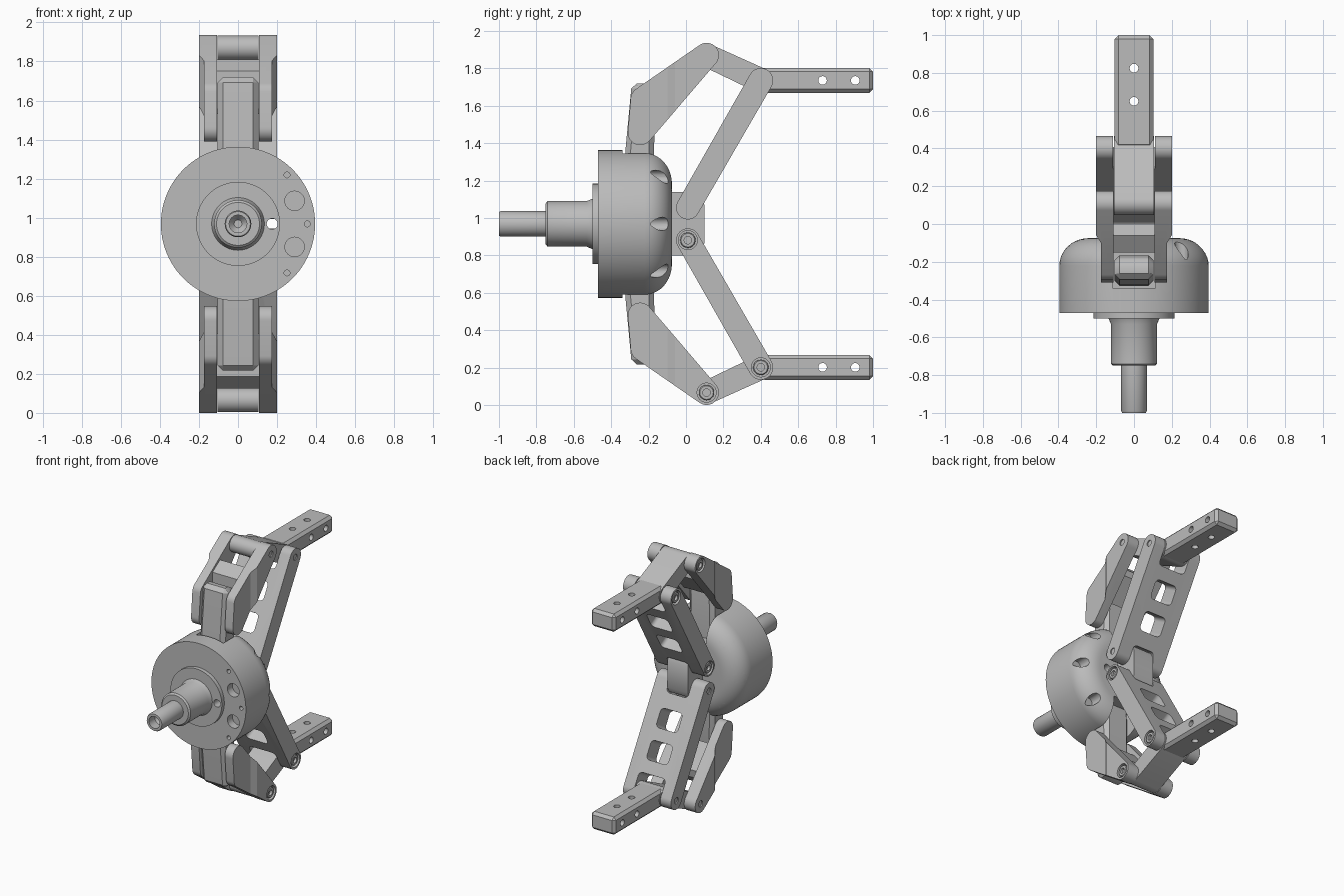
import bpy, bmesh, math
from mathutils import Matrix, Vector
from mathutils.geometry import convex_hull_2d

cube = bpy.data.objects.get("Cube")
if cube:
    bpy.data.objects.remove(cube, do_unlink=True)

MID = 0.968  # height of the central axis
metal = bpy.data.materials.new("plain grey metal")
metal.use_nodes = True
metal.diffuse_color = (0.5, 0.5, 0.5, 1)
metal.node_tree.nodes["Principled BSDF"].inputs["Base Color"].default_value = (0.5, 0.5, 0.5, 1)

# Frames: profile axes u, v and extrusion axis w
SIDE = Matrix(((0, 0, 1, 0), (1, 0, 0, 0), (0, 1, 0, 0), (0, 0, 0, 1)))   # u=y v=z w=x
FRONT = Matrix(((0, 1, 0, 0), (0, 0, 1, 0), (1, 0, 0, 0), (0, 0, 0, 1)))  # u=z v=x w=y
PLAN = Matrix.Identity(4)


def finish(name, bm):
    bmesh.ops.recalc_face_normals(bm, faces=bm.faces)
    me = bpy.data.meshes.new(name)
    bm.to_mesh(me)
    bm.free()
    me.materials.append(metal)
    ob = bpy.data.objects.new(name, me)
    bpy.context.scene.collection.objects.link(ob)
    return ob


def hull(*circles, n=40):
    """Convex outline round circles given as (u, v, radius)."""
    pts = [Vector((u + r * math.cos(i * math.tau / n), v + r * math.sin(i * math.tau / n)))
           for u, v, r in circles for i in range(n)]
    return [pts[i] for i in convex_hull_2d(pts)]


def prism(name, pts, lo, hi, frame=SIDE, bevel=0):
    bm = bmesh.new()
    face = bm.faces.new([bm.verts.new((p[0], p[1], lo)) for p in pts])
    ext = bmesh.ops.extrude_face_region(bm, geom=[face])
    bmesh.ops.translate(bm, vec=(0, 0, hi - lo),
                        verts=[g for g in ext["geom"] if isinstance(g, bmesh.types.BMVert)])
    if bevel:
        bmesh.ops.bevel(bm, geom=bm.edges[:], offset=bevel, segments=1, affect='EDGES')
    bm.transform(frame)
    return finish(name, bm)


def rect(u0, u1, v0, v1):
    return [(u0, v0), (u1, v0), (u1, v1), (u0, v1)]


def lathe(name, profile, frame, steps=96):
    """Revolve (radius, y) points round the local y axis."""
    bm = bmesh.new()
    vs = [bm.verts.new((r, y, 0)) for r, y in profile]
    es = [bm.edges.new(p) for p in zip(vs, vs[1:])]
    bmesh.ops.spin(bm, geom=vs + es, cent=(0, 0, 0), axis=(0, 1, 0),
                   angle=math.tau, steps=steps, use_duplicate=False)
    bmesh.ops.remove_doubles(bm, verts=bm.verts, dist=1e-5)
    bm.transform(frame)
    return finish(name, bm)


def cut(ob, cutters):
    for c in cutters:
        c.hide_render = True
        m = ob.modifiers.new("cut", 'BOOLEAN')
        m.object, m.operation, m.solver = c, 'DIFFERENCE', 'EXACT'
    dg = bpy.context.evaluated_depsgraph_get()
    dg.update()
    me = bpy.data.meshes.new_from_object(ob.evaluated_get(dg))
    ob.modifiers.clear()
    ob.data = me
    for c in cutters:
        bpy.data.objects.remove(c, do_unlink=True)


def hole(u, v, r, lo, hi, frame):
    return prism("cutter", hull((u, v, r), n=24), lo, hi, frame)


# Domed housing and stepped hollow shaft
AXIS = Matrix.Translation((0, 0, MID))
dome = [(0.24 + 0.155 * math.cos(a), -0.22 + 0.145 * math.sin(a))
        for a in (i * math.pi / 20 for i in range(11))]
housing = lathe("housing", [(0, -0.47), (0.395, -0.47)] + dome + [(0, -0.075)], AXIS)
shaft = lathe("collar_and_shaft", [
    (0, -0.9), (0.02, -0.9), (0.045, -0.93), (0.045, -1), (0.063, -1), (0.068, -0.99),
    (0.068, -0.75), (0.11, -0.75), (0.122, -0.74), (0.122, -0.53), (0.135, -0.5),
    (0.215, -0.5), (0.215, -0.46), (0, -0.46)], AXIS)
cutters = []
for s in (-1, 1):
    cutters.append(prism("cutter", rect(-0.115, 0.115, -0.34, 0.1),
                         MID + s * 0.33 - 0.13, MID + s * 0.33 + 0.13, PLAN))
    cutters.append(hole(MID, s * 0.175, 0.028, -0.6, 0.1, FRONT))
    for t in (-1, 1):
        cutters.append(hole(MID + t * 0.118, s * 0.29, 0.05, -0.6, -0.41, FRONT))
    for a in (-45, 0, 45):
        z = MID + 0.355 * math.sin(math.radians(a))
        x = s * 0.355 * math.cos(math.radians(a))
        cutters.append(hole(z, x, 0.036, -0.19, 0.1, FRONT))
        cutters.append(hole(z, x, 0.015, -0.6, -0.43, FRONT))
cut(housing, cutters)
cut(shaft, [hole(MID, s * 0.175, 0.028, -0.6, 0.1, FRONT) for s in (-1, 1)])

# Central block between the two arms
prism("centre_block", [(-0.2, MID - 0.17), (0.02, MID - 0.17), (0.08, MID - 0.14), (0.1, MID - 0.1),
                       (0.1, MID + 0.1), (0.08, MID + 0.14), (0.02, MID + 0.17), (-0.2, MID + 0.17)],
      -0.085, 0.085)

# Pivots (y, z) of the upper jaw
REAR_HI, REAR_LO = (-0.23, 1.635), (-0.245, 1.455)
TOP, KNUCKLE, HUB = (0.11, 1.87), (0.4, 1.735), (0.01, 1.055)
jaw = []

# Upright post
jaw.append(prism("jaw_post", [(-0.33, 1.12), (-0.325, 1.35), (-0.29, 1.72), (-0.2, 1.72),
                              (-0.165, 1.66), (-0.175, 1.12)], -0.104, 0.104, bevel=0.028))

# Bracket: two cheeks, thinner at the rear, and a web
cheeks = []
for s in (-1, 1):
    c = prism("bracket_cheek", hull((*REAR_HI, 0.066), (*REAR_LO, 0.066), (*TOP, 0.066)),
              min(s * 0.108, s * 0.2), max(s * 0.108, s * 0.2))
    wedge = [(s * 0.175, -0.6), (s * 0.175, -0.1), (s * 0.2, -0.06), (s * 0.3, -0.06), (s * 0.3, -0.6)]
    cut(c, [prism("cutter", wedge, 1.2, 2, PLAN)])
    cheeks.append(c)
    jaw.append(c)
jaw.append(prism("bracket_web", [(-0.15, 1.75), (-0.06, 1.81), (0.0, 1.75), (0.01, 1.69),
                                 (-0.13, 1.53), (-0.15, 1.56)], -0.112, 0.112))

# Finger: pivoted link and drilled bar
jaw.append(prism("finger_link", hull((*TOP, 0.062), (*KNUCKLE, 0.066)), -0.106, 0.106))
bar = prism("finger_bar", rect(0.4, 1.0, 1.668, 1.802), -0.102, 0.102, bevel=0.02)
cut(bar, [hole(0, y, 0.023, 1.5, 2, PLAN) for y in (0.65, 0.825)]
    + [hole(y, 1.735, 0.023, -0.3, 0.3, SIDE) for y in (0.73, 0.905)])
jaw.append(bar)

# Arm: long link with forked ends and rounded windows
arm = prism("arm", hull((*HUB, 0.063), (*KNUCKLE, 0.066)), -0.2, 0.2)
along = Vector((0, KNUCKLE[0] - HUB[0], KNUCKLE[1] - HUB[1]))
length = along.length
along.normalize()
across = Vector((1, 0, 0))
frame = Matrix((across, along, across.cross(along))).transposed().to_4x4()
frame.translation = (0, *HUB)
windows = [(-0.3, 0.09, 0.09), (0.2, 0.34, 0.09), (0.43, 0.57, 0.09), (length - 0.12, length + 0.3, 0.112)]
cut(arm, [prism("cutter", hull(*[(x * (w - 0.03), y, 0.03) for x in (-1, 1) for y in (a + 0.03, b - 0.03)]),
                -0.2, 0.2, frame) for a, b, w in windows])
jaw.append(arm)

# Screws in counterbores on one side, flush pin ends on the other
SCREW = [(0, -0.022), (0.02, -0.022), (0.02, -0.004), (0.036, -0.004), (0.041, -0.009), (0.041, -0.05)]


def fasten(targets, pivot, x, sides):
    for s in (-1, 1):
        headed = s in sides
        r, d = (0.051, 0.04) if headed else (0.023, 0.008)
        for t in targets:
            centre = sum(v.co.x for v in t.data.vertices)
            if t is arm or centre * s > 0:
                cut(t, [hole(*pivot, r, min(s * (x - d), s * 0.3), max(s * (x - d), s * 0.3), SIDE)])
        if headed:
            place = Matrix.Translation((s * x, *pivot)) @ Matrix.Rotation(-s * math.pi / 2, 4, 'Z')
            jaw.append(lathe("screw", SCREW, place, 32))


fasten(cheeks, REAR_HI, 0.175, (-1, 1))
fasten(cheeks, REAR_LO, 0.175, (-1, 1))
fasten(cheeks, TOP, 0.2, (-1,))
fasten([arm], KNUCKLE, 0.2, (-1,))
fasten([arm], HUB, 0.2, (-1,))

# Second jaw: half turn about the shaft axis
turn = AXIS @ Matrix.Rotation(math.pi, 4, 'Y') @ AXIS.inverted()
for ob in jaw:
    twin = ob.copy()
    twin.data = ob.data.copy()
    twin.data.transform(turn)
    ob.name, twin.name = "upper_" + ob.name, "lower_" + ob.name
    bpy.context.scene.collection.objects.link(twin)

# Smooth round surfaces, keep edges sharp
bpy.ops.object.select_all(action='DESELECT')
for ob in bpy.context.scene.objects:
    if ob.type == 'MESH' and metal.name in ob.data.materials:
        ob.select_set(True)
        bpy.context.view_layer.objects.active = ob
bpy.ops.object.shade_smooth_by_angle(angle=math.radians(30))
